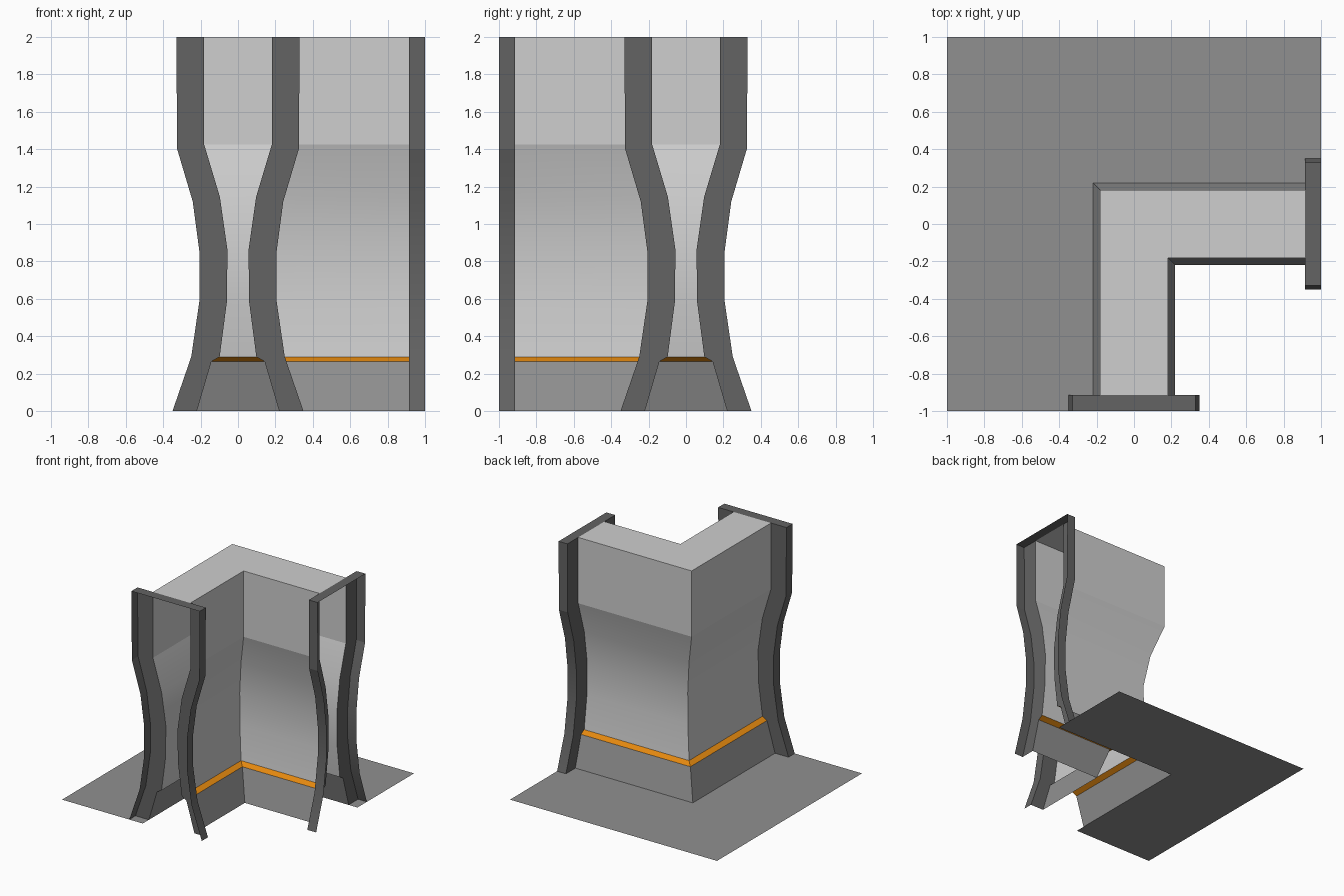
import bpy, bmesh, math
from mathutils import Matrix

if "Cube" in bpy.data.objects:
    bpy.data.objects.remove(bpy.data.objects["Cube"])

END, TIP = 0.915, 1.0   # where the wall stops, where the frames stop

# half-width / height profiles
SKIRT = [(0.22, 0), (0.142, 0.265)]
TRIM = [(0.142, 0.265), (0.098, 0.29)]
WALL = [(0.098, 0.29), (0.06, 0.58), (0.056, 0.86), (0.097, 1.145), (0.181, 1.425), (0.181, 2)]
FRAME = [(0.35, 0), (0.25, 0.29), (0.206, 0.59), (0.206, 0.85), (0.242, 1.12), (0.325, 1.40), (0.33, 2)]


def material(name, rgb):
    m = bpy.data.materials.new(name)
    m.diffuse_color = (*rgb, 1)
    m.use_nodes = True
    m.node_tree.nodes["Principled BSDF"].inputs["Base Color"].default_value = m.diffuse_color
    return m


light = material("light_grey", (0.62, 0.62, 0.62))
mid = material("mid_grey", (0.28, 0.28, 0.28))
dark = material("dark_grey", (0.125, 0.125, 0.125))
orange = material("orange", (0.78, 0.25, 0.005))


def finish(name, bm, mat, recalc=False):
    bmesh.ops.remove_doubles(bm, verts=bm.verts, dist=1e-5)
    if recalc:
        bmesh.ops.recalc_face_normals(bm, faces=bm.faces)
    for f in bm.faces:
        f.smooth = True
    me = bpy.data.meshes.new(name)
    bm.to_mesh(me)
    bm.free()
    me.set_sharp_from_angle(angle=math.radians(13))
    me.materials.append(mat)
    ob = bpy.data.objects.new(name, me)
    bpy.context.collection.objects.link(ob)
    return ob


def face(bm, pts):
    return bm.faces.new([bm.verts.new(p) for p in pts])


def corner_sweep(name, profile, mat, top=False):
    """Sweep a section (signed offset, z) round the L-shaped corner."""
    bm = bmesh.new()
    outer = [(-w, z) for w, z in profile]
    inner = [(w, z) for w, z in reversed(profile)]
    runs = [outer + inner] if top else [outer, inner]
    for run in runs:
        for (a, za), (b, zb) in zip(run, run[1:]):
            low = [(a, -END, za), (a, -a, za), (END, -a, za)]
            high = [(b, -END, zb), (b, -b, zb), (END, -b, zb)]
            for k in range(2):
                face(bm, [low[k], high[k], high[k + 1], low[k + 1]])
    return finish(name, bm, mat)


# corner wall: skirting, orange trim, curved body with top
corner_sweep("skirting", SKIRT, mid)
corner_sweep("orange_trim", TRIM, orange)
corner_sweep("wall_body", WALL, light, top=True)


# open channel frames on both wall ends
def end_frame(name, angle):
    bm = bmesh.new()
    edge = SKIRT + WALL
    for s in (-1, 1):
        # flange round the wall end
        face(bm, [(s * w, -END, z) for w, z in FRAME + edge[::-1]])
        # outer side strip
        for (a, za), (b, zb) in zip(FRAME, FRAME[1:]):
            face(bm, [(s * a, -END, za), (s * a, -TIP, za), (s * b, -TIP, zb), (s * b, -END, zb)])
    # top cap
    t, w = FRAME[-1][0], WALL[-1][0]
    face(bm, [(-t, -TIP, 2), (t, -TIP, 2), (t, -END, 2), (w, -END, 2), (-w, -END, 2), (-t, -END, 2)])
    bmesh.ops.transform(bm, matrix=Matrix.Rotation(angle, 4, 'Z'), verts=bm.verts)
    finish(name, bm, dark, recalc=True)


end_frame("front_frame", 0)
end_frame("side_frame", math.pi / 2)

# floor outside the corner
bm = bmesh.new()
b = SKIRT[0][0]
face(bm, [(-1, -1, 0), (-b, -1, 0), (-b, b, 0), (-1, 1, 0)])
face(bm, [(-b, b, 0), (1, b, 0), (1, 1, 0), (-1, 1, 0)])
finish("floor", bm, mid)
